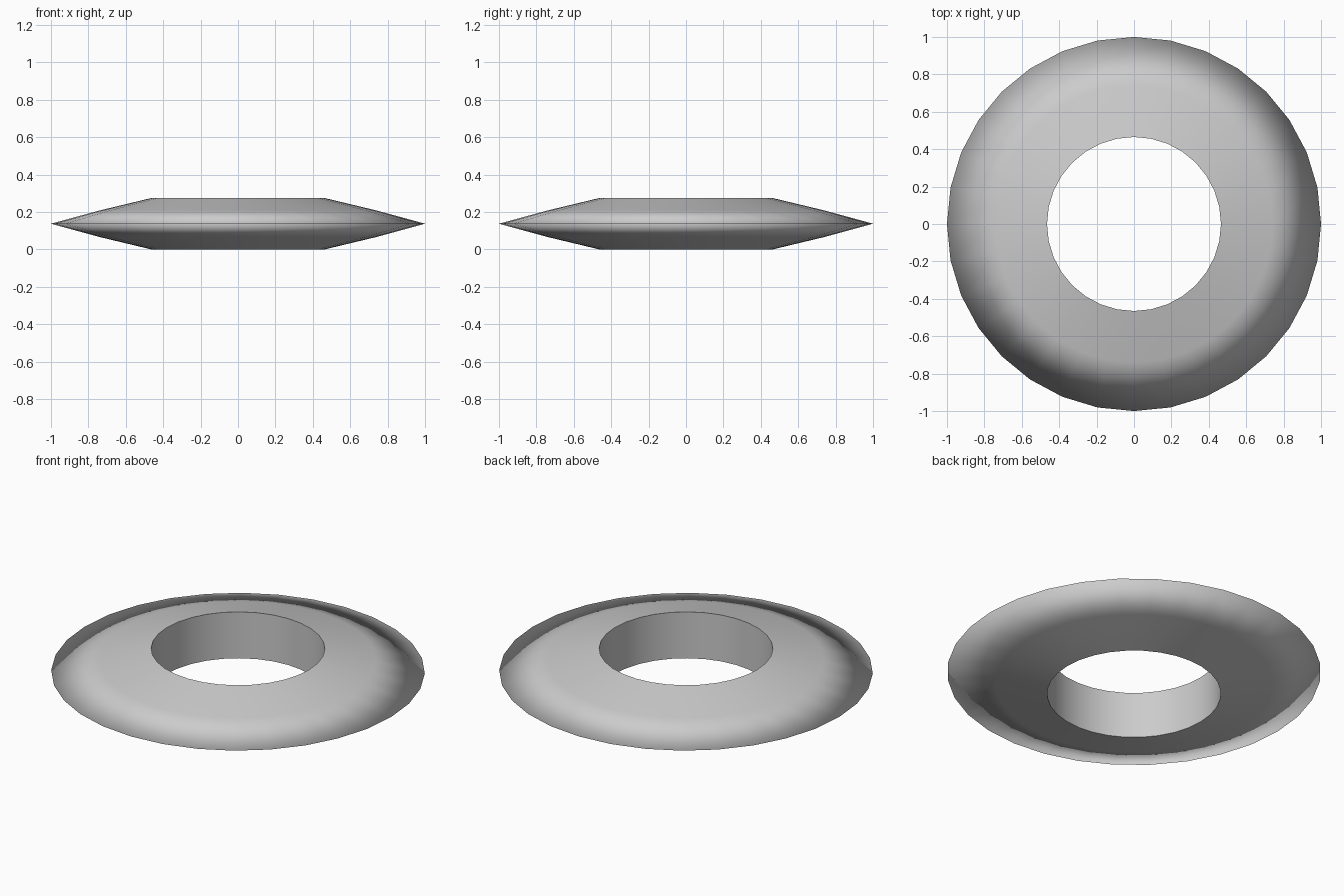
import bpy, bmesh, math

if "Cube" in bpy.data.objects:
    bpy.data.objects.remove(bpy.data.objects["Cube"])

SIDES = 32
# Cross-section (radius, height): pointed outer rim, straight inner bore
PROFILE = [(0.465, 0.274), (0.74, 0.208), (1.0, 0.137), (0.74, 0.066), (0.465, 0.0)]

bm = bmesh.new()
rings = []
for r, z in PROFILE:
    rings.append([bm.verts.new((r * math.cos(2 * math.pi * i / SIDES),
                                r * math.sin(2 * math.pi * i / SIDES), z))
                  for i in range(SIDES)])

# Skin neighbouring rings, closing from the last back to the first (the bore)
for k, a in enumerate(rings):
    b = rings[(k + 1) % len(rings)]
    for i in range(SIDES):
        j = (i + 1) % SIDES
        bm.faces.new((a[i], b[i], b[j], a[j])).smooth = True
bmesh.ops.recalc_face_normals(bm, faces=bm.faces)

# Crisp bore rims, everything else smooth
for ring in (rings[0], rings[-1]):
    for i in range(SIDES):
        bm.edges.get((ring[i], ring[(i + 1) % SIDES])).smooth = False

mesh = bpy.data.meshes.new("bevelled_ring")
bm.to_mesh(mesh)
bm.free()
bpy.context.collection.objects.link(bpy.data.objects.new("bevelled_ring", mesh))
